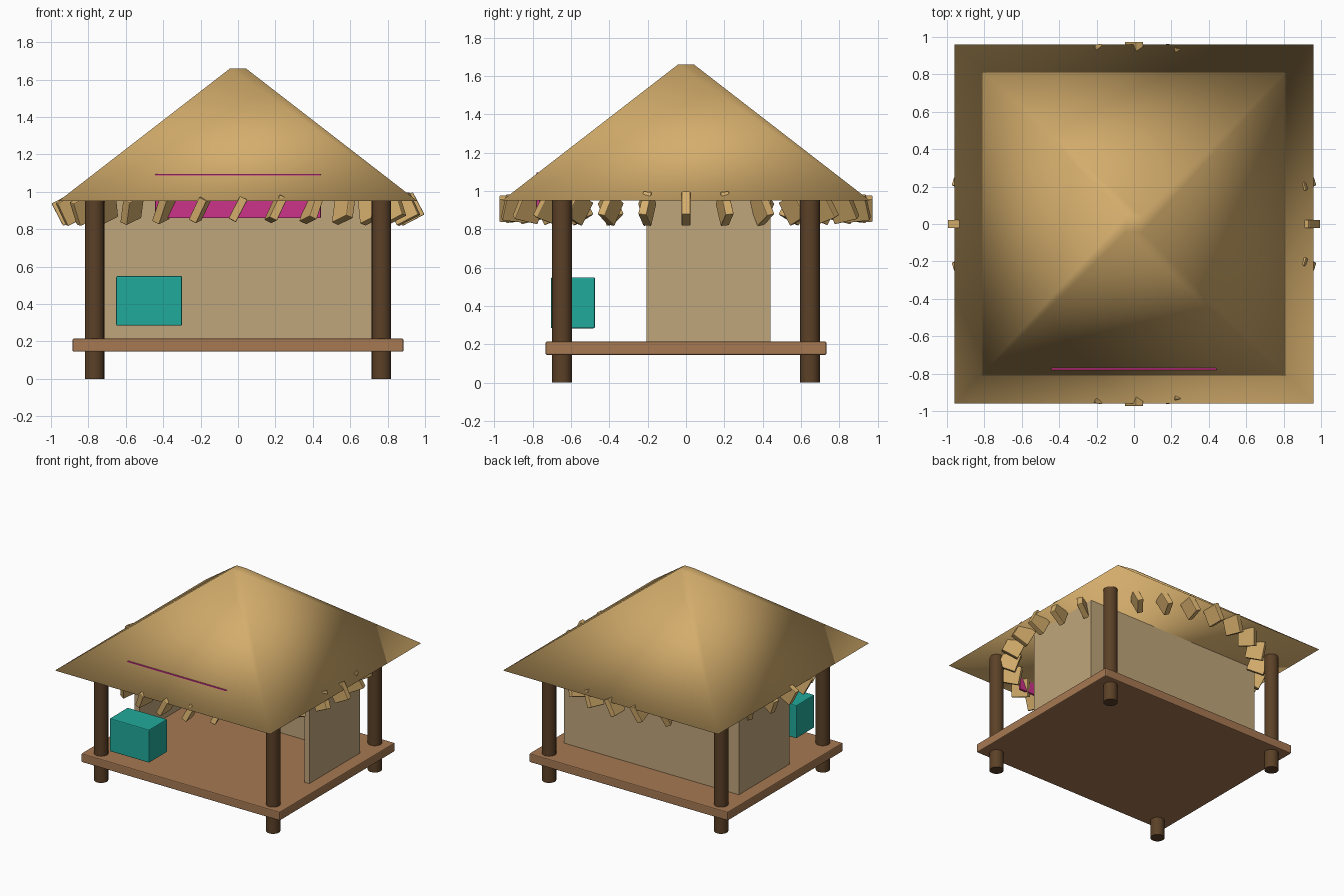
import bpy
from math import sin, cos, pi, sqrt, radians

cube = bpy.data.objects.get("Cube")
if cube:
    bpy.data.objects.remove(cube, do_unlink=True)


def material(name, rgb):
    mat = bpy.data.materials.new(name)
    mat.use_nodes = True
    mat.diffuse_color = (*rgb, 1)
    bsdf = mat.node_tree.nodes["Principled BSDF"]
    bsdf.inputs["Base Color"].default_value = (*rgb, 1)
    bsdf.inputs["Roughness"].default_value = 0.9
    return mat


THATCH = material("thatch", (0.66, 0.42, 0.15))
WALL = material("woven_wall", (0.53, 0.38, 0.20))
PLANK = material("plank_wood", (0.38, 0.19, 0.085))
POST = material("dark_post_wood", (0.105, 0.052, 0.02))
TEAL = material("teal_paint", (0.015, 0.40, 0.33))
PINK = material("pink_cloth", (0.60, 0.033, 0.25))


def finish(name, mat):
    obj = bpy.context.object
    obj.name = name
    obj.data.materials.append(mat)
    return obj


def box(name, center, size, mat, rotation=(0, 0, 0), bevel=0.0):
    bpy.ops.mesh.primitive_cube_add(size=1, location=center, rotation=rotation)
    obj = finish(name, mat)
    obj.scale = size
    bpy.ops.object.transform_apply(location=False, rotation=False, scale=True)
    if bevel:
        mod = obj.modifiers.new("soft_edges", "BEVEL")
        mod.width = bevel
        mod.segments = 2
    return obj


# Raised floor
box("floor", (0, 0, 0.18), (1.77, 1.465, 0.07), PLANK, bevel=0.007)

# Corner posts
for side, x in (("right", -0.767), ("left", 0.767)):
    for end, y in (("front", -0.647), ("back", 0.647)):
        bpy.ops.mesh.primitive_cylinder_add(
            vertices=20, radius=0.052, depth=1.0, location=(x, y, 0.5))
        finish(f"{end}_{side}_post", POST)
        bpy.ops.object.shade_smooth_by_angle(angle=radians(40))

# Back and side walls
BASE, TOP = 0.21, 0.95
mid, height = (BASE + TOP) / 2, TOP - BASE
box("back_wall", (0, 0.418, mid), (1.56, 0.044, height), WALL)
for side, x in (("right", -0.757), ("left", 0.757)):
    box(f"{side}_wall", (x, 0.105, mid), (0.044, 0.62, height), WALL)

# Four-sided thatched roof, softly shaded all over
bpy.ops.mesh.primitive_cone_add(
    vertices=4, radius1=0.96 * sqrt(2), radius2=0.042 * sqrt(2),
    depth=0.71, location=(0, 0, 1.305), rotation=(0, 0, pi / 4))
finish("thatched_roof", THATCH)
bpy.ops.object.shade_smooth()

# Ring of hanging thatch bundles
COUNT, RADIUS, TILT = 28, 0.907, 0.48
for i in range(COUNT):
    a = 2 * pi * i / COUNT
    box(f"thatch_bundle_{i + 1}", (RADIUS * cos(a), RADIUS * sin(a), 0.908),
        (0.133, 0.045, 0.135), THATCH,
        rotation=(TILT * sin(a), -TILT * cos(a), a), bevel=0.005)

# Painted crate and front banner
box("crate", (-0.475, -0.59, 0.417), (0.352, 0.23, 0.266), TEAL, bevel=0.007)
box("banner", (0, -0.772, 0.978), (0.885, 0.018, 0.236), PINK, bevel=0.003)
